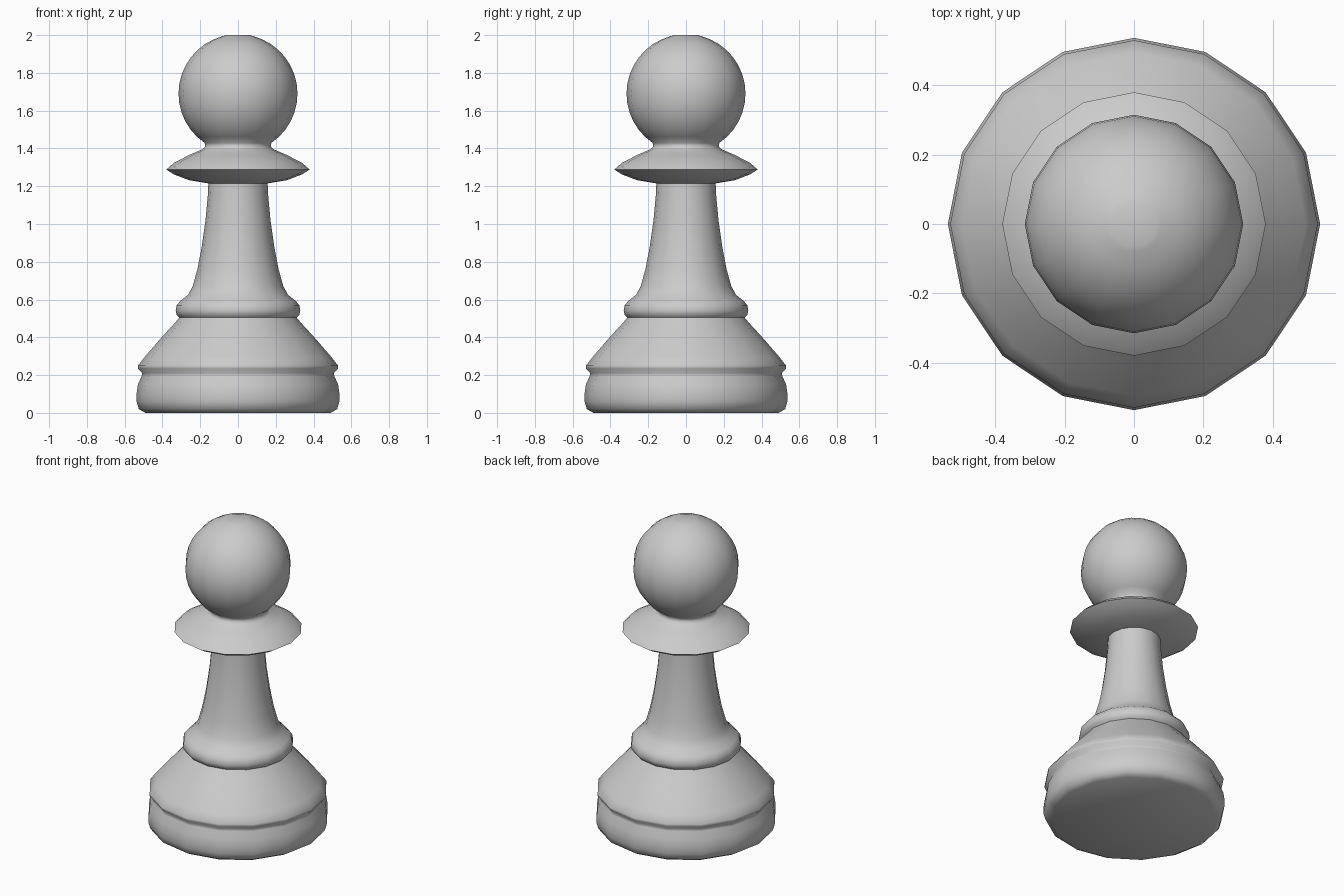
import bpy, bmesh, math

if "Cube" in bpy.data.objects:
    bpy.data.objects.remove(bpy.data.objects["Cube"])

SIDES = 16

# Profile sections (radius, height), bottom to top
base = [(0, 0), (0.49, 0.0), (0.525, 0.02), (0.537, 0.06), (0.537, 0.10), (0.53, 0.15),
        (0.51, 0.195), (0.507, 0.21), (0.53, 0.235), (0.53, 0.25), (0.495, 0.295),
        (0.40, 0.405), (0.335, 0.475), (0.31, 0.505)]
ring = [(0.325, 0.52), (0.33, 0.54), (0.325, 0.57), (0.305, 0.593)]
stem = [(0.265, 0.625), (0.24, 0.67), (0.215, 0.76), (0.192, 0.88), (0.172, 1.02),
        (0.16, 1.15), (0.157, 1.215)]
collar = [(0.26, 1.232), (0.34, 1.263), (0.38, 1.288), (0.34, 1.323), (0.26, 1.365),
          (0.19, 1.395), (0.175, 1.41)]

# Ball head, finished with a small flat button on top
R, CZ = 0.315, 1.69
head = [(R * math.cos(a), CZ + R * math.sin(a))
        for a in (math.radians(-56 + 131 * i / 14) for i in range(15))]
tip = [(0.065, 2.0), (0, 2.0)]

# Turn the profile around the vertical axis
bm = bmesh.new()
verts = [bm.verts.new((r, 0, z)) for r, z in base + ring + stem + collar + head + tip]
edges = [bm.edges.new(pair) for pair in zip(verts, verts[1:])]
bmesh.ops.spin(bm, geom=verts + edges, cent=(0, 0, 0), axis=(0, 0, 1),
               angle=math.tau, steps=SIDES)
bmesh.ops.remove_doubles(bm, verts=bm.verts, dist=1e-4)
bmesh.ops.recalc_face_normals(bm, faces=bm.faces)
mesh = bpy.data.meshes.new("chess_pawn")
bm.to_mesh(mesh)
bm.free()

pawn = bpy.data.objects.new("chess_pawn", mesh)
bpy.context.collection.objects.link(pawn)
bpy.context.view_layer.objects.active = pawn
pawn.select_set(True)
bpy.ops.object.shade_smooth_by_angle(angle=math.radians(80))
